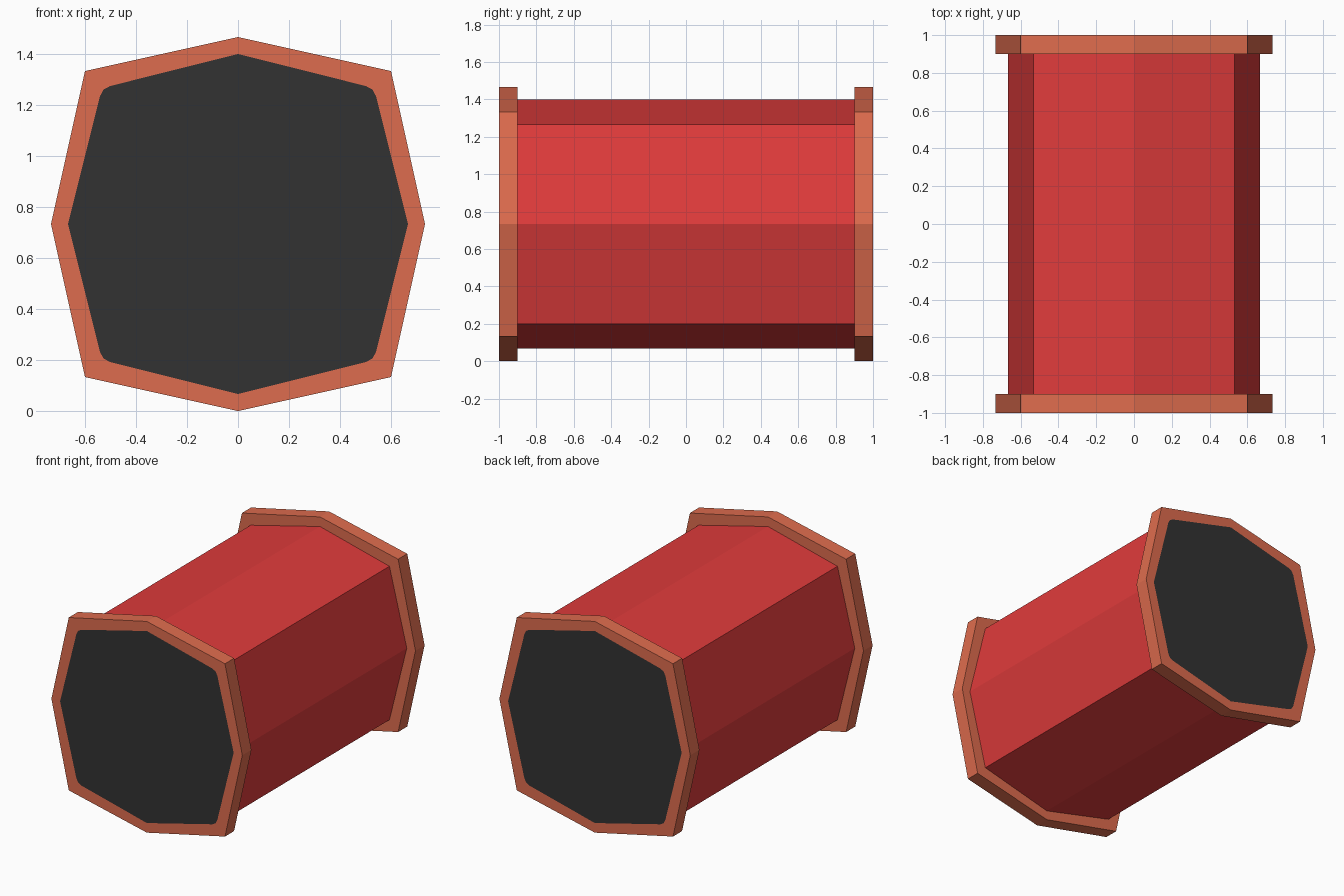
import bpy, bmesh
from mathutils import Vector

if "Cube" in bpy.data.objects:
    bpy.data.objects.remove(bpy.data.objects["Cube"])

CZ = 0.7333  # height of the barrel axis


def material(name, rgb):
    lin = [((c / 255 + 0.055) / 1.055) ** 2.4 for c in rgb]
    m = bpy.data.materials.new(name)
    m.diffuse_color = (*lin, 1)
    m.use_nodes = True
    m.node_tree.nodes["Principled BSDF"].inputs["Base Color"].default_value = m.diffuse_color
    return m


RED = material("red paint", (223, 59, 59))
COPPER = material("copper brown", (222, 108, 78))
DARK = material("dark grey", (50, 50, 50))


def octagon(axis, diag):
    """Octagon with points on the axes and on the diagonals."""
    q = [Vector((axis, 0)), Vector((diag, diag))]
    pts = []
    for _ in range(4):
        pts += q
        q = [Vector((-p.y, p.x)) for p in q]
    return pts


OUTER = octagon(0.7333, 0.6)
INNER = octagon(0.6667, 0.5333)


def ring(bm, pts, y):
    return [bm.verts.new((p.x, y, p.y + CZ)) for p in pts]


def bridge(bm, a, b):
    """Join two rings, skipping repeated vertices."""
    n = len(a)
    for i in range(n):
        j = (i + 1) % n
        bm.faces.new(list(dict.fromkeys((a[i], a[j], b[j], b[i]))))


def finish(bm, name, mats):
    bmesh.ops.recalc_face_normals(bm, faces=bm.faces)
    me = bpy.data.meshes.new(name)
    bm.to_mesh(me)
    bm.free()
    for m in mats:
        me.materials.append(m)
    ob = bpy.data.objects.new(name, me)
    bpy.context.collection.objects.link(ob)


# red barrel body between the two end rims
bm = bmesh.new()
bridge(bm, ring(bm, INNER, -0.9), ring(bm, INNER, 0.9))
finish(bm, "barrel_body", [RED])


# end rim with a flush dark panel whose diagonal corners are rounded
def end_cap(name, side):
    bm = bmesh.new()
    back = ring(bm, OUTER, side * 0.9)
    front = ring(bm, OUTER, side)
    bridge(bm, ring(bm, INNER, side * 0.9), back)
    bridge(bm, back, front)
    panel, partner = [], []
    for i, p in enumerate(INNER):
        if i % 2 == 0:
            new = [p]
        else:
            d1 = p.lerp(INNER[i - 1], 0.06)
            d3 = p.lerp(INNER[(i + 1) % 8], 0.06)
            new = [d1, (d1 + d3 + 2 * p) / 4, d3]
        panel += new
        partner += [front[i]] * len(new)
    inner = ring(bm, panel, side)
    bridge(bm, partner, inner)
    bm.faces.new(inner).material_index = 1
    finish(bm, name, [COPPER, DARK])


end_cap("front_rim", -1)
end_cap("back_rim", 1)
